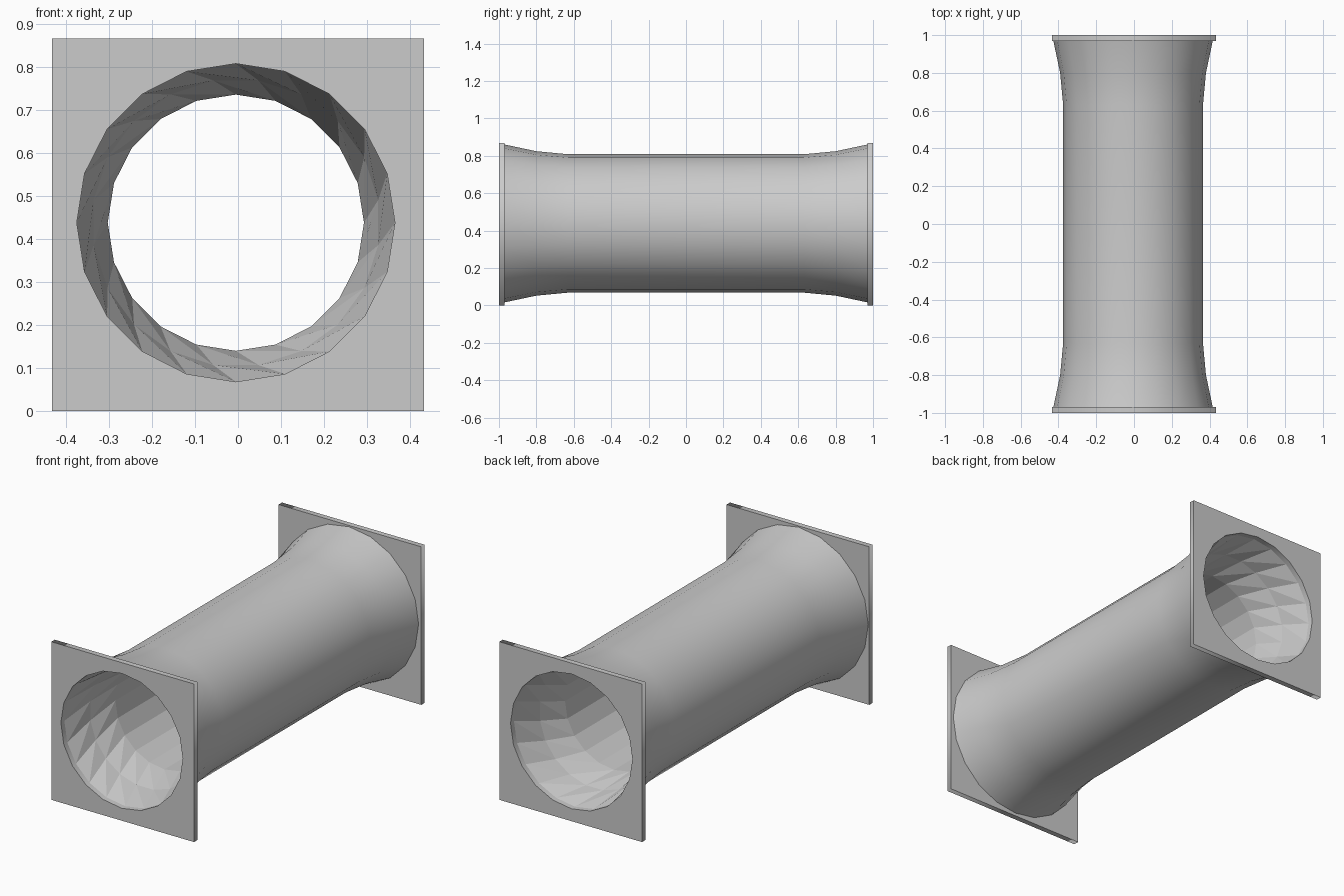
import bpy
from math import sin, cos, pi, radians

if "Cube" in bpy.data.objects:
    bpy.data.objects.remove(bpy.data.objects["Cube"])

SIDES = 20
CX, CZ = -0.005, 0.438      # tube axis


def ring_points(r, twist=0.0):
    """Clockwise ring in the x/z plane, seen from the front."""
    step = 2 * pi / SIDES
    return [(CX + r * sin((i + twist) * step), CZ + r * cos((i + twist) * step))
            for i in range(SIDES)]


def tube(name, rings, inward=False):
    """Bridge rings of (y, radius, twist in segments)."""
    verts, faces = [], []
    for y, r, t in rings:
        verts += [(x, y, z) for x, z in ring_points(r, t)]
    for k in range(len(rings) - 1):
        turn = rings[k + 1][2] - rings[k][2]
        for i in range(SIDES):
            j = (i + 1) % SIDES
            a, b = k * SIDES + i, k * SIDES + j
            c, d = b + SIDES, a + SIDES
            if turn > 0:
                faces += [(a, b, c), (a, c, d)]
            elif turn < 0:
                faces += [(a, b, d), (b, c, d)]
            else:
                faces.append((a, b, c, d))
    if inward:
        faces = [f[::-1] for f in faces]
    mesh = bpy.data.meshes.new(name)
    mesh.from_pydata(verts, [], faces)
    obj = bpy.data.objects.new(name, mesh)
    bpy.context.collection.objects.link(obj)
    return obj


def select(obj):
    bpy.ops.object.select_all(action='DESELECT')
    obj.select_set(True)
    bpy.context.view_layer.objects.active = obj


def flange(name, y):
    """Square plate with a round hole, from a filled 2D curve."""
    curve = bpy.data.curves.new(name, 'CURVE')
    curve.dimensions = '2D'
    curve.fill_mode = 'BOTH'
    curve.extrude = 0.015
    square = [(-0.433, 0), (0.433, 0), (0.433, 0.867), (-0.433, 0.867)]
    for pts in (square, ring_points(0.37)):
        spline = curve.splines.new('POLY')
        spline.points.add(len(pts) - 1)
        for p, (x, z) in zip(spline.points, pts):
            p.co = (x, z, 0, 1)
        spline.use_cyclic_u = True
    obj = bpy.data.objects.new(name, curve)
    bpy.context.collection.objects.link(obj)
    obj.location.y = y
    obj.rotation_euler.x = radians(90)
    select(obj)
    bpy.ops.object.convert(target='MESH')


# End plates
flange("front_flange", -0.985)
flange("back_flange", 0.985)

# Smooth outer pipe, flared towards both plates
half = [(-0.97, 0.422, 0), (-0.8, 0.386, 0), (-0.63, 0.37, 0)]
shell = tube("outer_pipe", half + [(-y, r, t) for y, r, t in reversed(half)])
select(shell)
bpy.ops.object.shade_smooth_by_angle(angle=radians(30))

# Faceted inner lining with twisted mouths
half = [(-0.97, 0.37, 0), (-0.8, 0.335, 0.5), (-0.63, 0.298, 1)]
tube("inner_lining", half + [(-y, r, t) for y, r, t in reversed(half)], inward=True)
